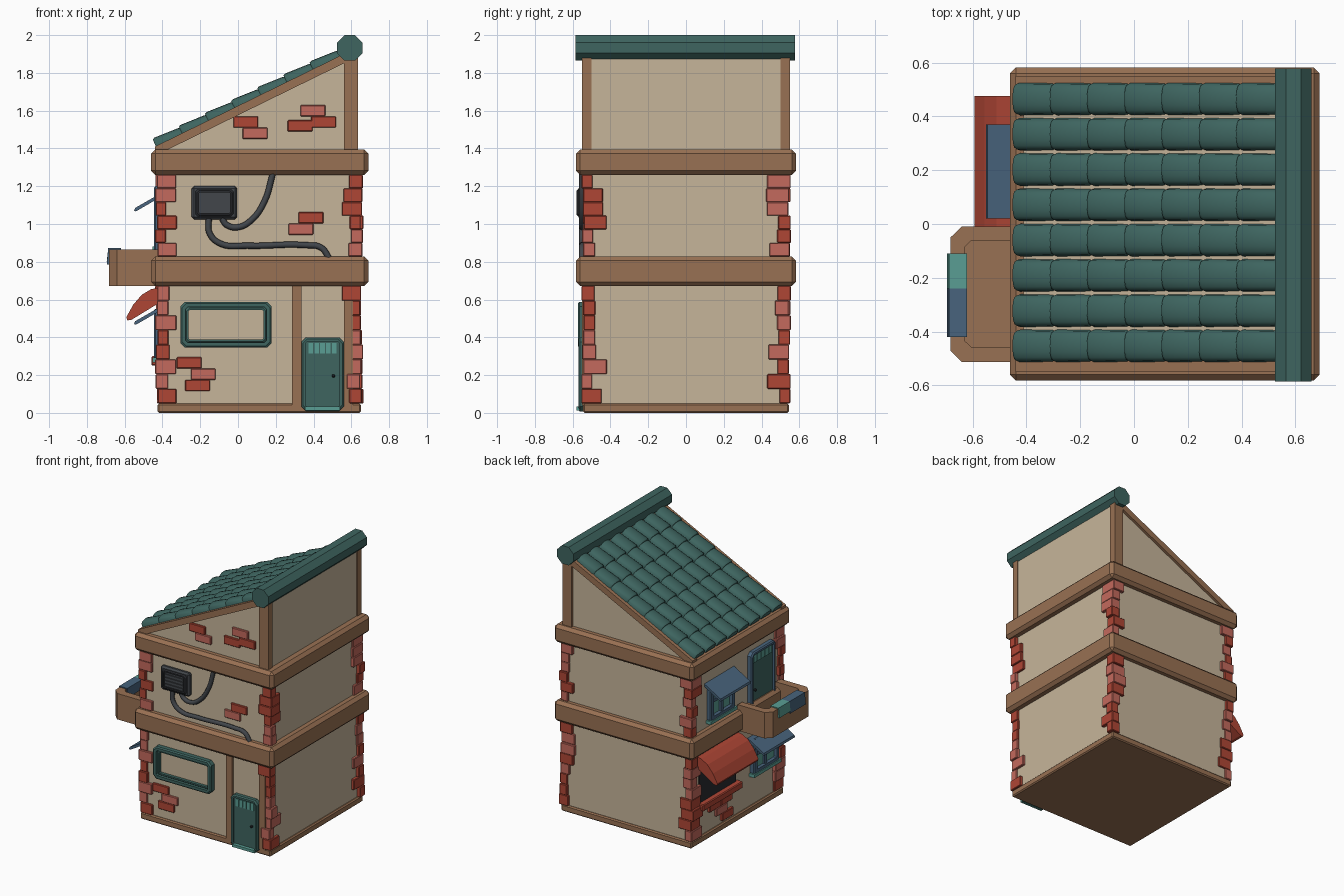
import bpy, bmesh, math, random

if "Cube" in bpy.data.objects:
    bpy.data.objects.remove(bpy.data.objects["Cube"])
random.seed(4)

def mat(name, rgb):
    m = bpy.data.materials.new(name)
    m.diffuse_color = [((c / 255 + 0.055) / 1.055) ** 2.4 for c in rgb] + [1]
    m.use_nodes = True
    m.node_tree.nodes["Principled BSDF"].inputs["Base Color"].default_value = m.diffuse_color
    return m

PLASTER = mat("beige plaster", (198, 181, 154))
WOOD = mat("brown wood", (153, 113, 83))
TEAL = mat("dark teal", (62, 101, 96))
LTEAL = mat("light teal", (90, 158, 148))
BLUE = mat("slate blue", (72, 100, 125))
RED = mat("brick red", (175, 70, 53))
PINK = mat("pale brick", (196, 106, 93))
GREY = mat("dark grey", (66, 70, 75))
BLACK = mat("charcoal", (42, 44, 48))

def finish(name, bm, mats, bevel=0, smooth=False):
    bmesh.ops.recalc_face_normals(bm, faces=bm.faces)
    me = bpy.data.meshes.new(name)
    bm.to_mesh(me)
    bm.free()
    ob = bpy.data.objects.new(name, me)
    bpy.context.collection.objects.link(ob)
    for m in mats:
        me.materials.append(m)
    if bevel:
        b = ob.modifiers.new("bevel", "BEVEL")
        b.width, b.segments = bevel, 1
    if smooth:
        bpy.ops.object.select_all(action='DESELECT')
        bpy.context.view_layer.objects.active = ob
        ob.select_set(True)
        bpy.ops.object.shade_smooth_by_angle(angle=math.radians(40))
    return ob

def boxes(name, items, mats, bevel=0):
    """items: (bounds, material index); bounds = x0,x1,y0,y1,z0,z1"""
    bm = bmesh.new()
    for (x0, x1, y0, y1, z0, z1), mi in items:
        vs = bmesh.ops.create_cube(bm, size=1)["verts"]
        for v in vs:
            v.co = (x1 if v.co.x > 0 else x0, y1 if v.co.y > 0 else y0, z1 if v.co.z > 0 else z0)
        for f in {f for v in vs for f in v.link_faces}:
            f.material_index = mi
    return finish(name, bm, mats, bevel)

def prism(name, pts, a, b, m, axis='y', smooth=False):
    """extrude a profile: (x,z) along y, or (x,y) along z"""
    bm = bmesh.new()
    put = (lambda p, t: (p[0], t, p[1])) if axis == 'y' else (lambda p, t: (p[0], p[1], t))
    lo, hi = [[bm.verts.new(put(p, t)) for p in pts] for t in (a, b)]
    bm.faces.new(lo)
    bm.faces.new(hi)
    for i in range(len(pts)):
        j = (i + 1) % len(pts)
        bm.faces.new((lo[i], lo[j], hi[j], hi[i]))
    return finish(name, bm, [m], 0, smooth)

# wall coordinates: u along the wall, z up, d = distance out from the origin
def W(face, u0, u1, z0, z1, d0, d1):
    return (u0, u1, -d1, -d0, z0, z1) if face == 'front' else (-d1, -d0, u0, u1, z0, z1)

def frame(name, face, u0, u1, z0, z1, t, d0, d1, m, c=0.025):
    """chamfered rectangular ring on a wall"""
    def loop(k, c):
        a, b, e, f = u0 + k, u1 - k, z0 + k, z1 - k
        return [(a + c, e), (b - c, e), (b, e + c), (b, f - c), (b - c, f), (a + c, f), (a, f - c), (a, e + c)]
    bm = bmesh.new()
    rings = []
    for k, cc, d in ((0, c, d0), (0, c, d1 - .008), (.008, c, d1), (t, c * .4, d1), (t, c * .4, d0)):
        rings.append([bm.verts.new((u, -d, z) if face == 'front' else (-d, u, z)) for u, z in loop(k, cc)])
    for r, s in zip(rings, rings[1:] + rings[:1]):
        for i in range(8):
            j = (i + 1) % 8
            bm.faces.new((r[i], r[j], s[j], s[i]))
    return finish(name, bm, [m])

def door(name, face, u0, u1, z0, z1, d, m):
    frame(name + "_frame", face, u0, u1, z0, z1, .022, d, d + .035, m)
    boxes(name + "_leaf", [(W(face, u0 + .015, u1 - .015, z0 + .01, z1 - .015, d, d + .02), 0)], [TEAL])
    w = (u1 - u0 - .07) / 5
    boxes(name + "_panes", [(W(face, u0 + .038 + i * w, u0 + .032 + (i + 1) * w, z1 - .085, z1 - .03, d, d + .026), 0)
                            for i in range(5)], [LTEAL])
    boxes(name + "_step", [(W(face, u0 + .02, u1 - .02, z0 + .005, z0 + .025, d, d + .045), 0)], [LTEAL])
    k = u1 - .055
    boxes(name + "_knob", [(W(face, k - .008, k + .008, z0 + .18, z0 + .196, d, d + .035), 0)], [BLACK], .004)

# walls and roof core
boxes("lower_walls", [((-.41, .635, -.532, .532, .01, 1.35), 0)], [PLASTER])
prism("gable_walls", [(-.41, 1.3), (.628, 1.3), (.628, 1.92), (.57, 1.905), (-.41, 1.42)], -.53, .53, PLASTER)

# timber: base, floor bands, posts, sloping verge beams
boxes("base_beam", [((-.425, .65, -.545, .545, 0, .05), 0)], [WOOD], .008)
boxes("floor_bands", [((-.46, .69, -.582, .582, a, b), 0) for a, b in ((.672, .828), (1.26, 1.395))], [WOOD], .022)
boxes("gable_posts", [((.56, .635, min(s * .5, s * .55), max(s * .5, s * .55), 1.38, 1.9), 0) for s in (-1, 1)], [WOOD])
boxes("door_posts", [(W('front', u, u + .05, .04, .68, .52, .55), 0) for u in (.285, .56)], [WOOD])
for s in (-1, 1):
    prism("verge_beam", [(-.44, 1.385), (-.39, 1.385), (.57, 1.855), (.57, 1.905), (-.44, 1.41)], s * .5, s * .55, WOOD)

# roof tiles: round-topped, overlapping, 8 rows of 7
slope = math.atan(.49)
ct, st = math.cos(slope), math.sin(slope)
bm = bmesh.new()
step = .1385 / ct
for r in range(8):
    yc = -.453 + r * .1311
    for c in range(7):
        rings = []
        for s, k, lift in ((0, .88, .008), (.012, 1, .009), (step - .008, .97, 0), (step + .006, .85, 0)):
            t = c * step + s
            ring = []
            for i in range(9):
                a = math.pi * i / 8
                h = .034 * k * math.sin(a) ** .8 + lift if 0 < i < 8 else -.006
                ring.append(bm.verts.new((-.435 + t * ct - h * st, yc + .061 * k * math.cos(a), 1.413 + t * st + h * ct)))
            rings.append(ring)
        for p, q in zip(rings, rings[1:]):
            for i in range(8):
                bm.faces.new((p[i], p[i + 1], q[i + 1], q[i]))
        for ring in (rings[0], rings[-1]):
            bm.faces.new(ring)
        for i in range(3):
            bm.faces.new((rings[i][0], rings[i + 1][0], rings[i + 1][8], rings[i][8]))
finish("roof_tiles", bm, [TEAL], 0, True)

# octagonal ridge cap
prism("ridge_cap", [(.592 + .073 * math.cos((i + .5) * math.pi / 4), 1.9325 + .073 * math.sin((i + .5) * math.pi / 4))
                    for i in range(8)], -.585, .578, TEAL)

# brick corner stones
items = []
for sx in (-1, 1):
    for sy in (-1, 1):
        for z0, z1, n in ((.05, .672, 8), (.828, 1.26, 6)):
            h = (z1 - z0) / n
            for i in range(n):
                big = random.random() < .5
                ex, ey = (.43 if sx < 0 else .655) + random.uniform(-.008, .01), .546 + random.uniform(-.006, .01)
                a, b = random.uniform(.055, .075) + .04 * big, random.uniform(.055, .075) + .05 * (random.random() < .5)
                xs, ys = sorted((sx * ex, sx * (ex - a))), sorted((sy * ey, sy * (ey - b)))
                items.append(((*xs, *ys, z0 + i * h, z0 + (i + 1) * h), int(random.random() < .45)))
boxes("corner_bricks", items, [RED, PINK], .004)

# exposed wall bricks (u, z of the lower corner, colour)
front = [(-.025, 1.51, 0), (.025, 1.45, 1), (.33, 1.57, 1), (.263, 1.49, 0), (.387, 1.51, 0), (.32, 1.003, 0),
         (.267, .943, 1), (-.325, .235, 0), (-.25, .175, 1), (-.28, .115, 0)]
left = [(.2, .19, 0), (.06, .19, 0), (.12, .13, 1), (.05, .07, 0)]
boxes("wall_bricks", [(W('front', u, u + .132, z, z + .06, .52, .546), c) for u, z, c in front]
      + [(W('left', u, u + .132, z, z + .06, .4, .43), c) for u, z, c in left], [RED, PINK], .004)

# front window and both doors
frame("front_window_frame", 'front', -.305, .178, .345, .588, .028, .53, .572, TEAL, .025)
frame("front_window_inner", 'front', -.28, .153, .37, .563, .018, .53, .555, TEAL, .015)
door("front_door", 'front', .335, .56, .008, .4, .535, TEAL)
door("balcony_door", 'left', -.43, -.14, .72, 1.2, .41, BLUE)

# wall unit with louvres and pipes
boxes("wall_unit", [(W('front', -.245, -.005, 1.025, 1.2, .53, .57), 0)], [GREY], .012)
frame("wall_unit_rim", 'front', -.225, -.025, 1.04, 1.185, .018, .56, .58, BLACK, .012)
boxes("wall_unit_louvres", [(W('front', -.2, -.05, 1.065 + i * .024, 1.08 + i * .024, .56, .577), 0) for i in range(4)], [GREY])
for path in ([(-.155, 1.03), (-.15, .95), (-.09, .895), (.05, .885), (.36, .888), (.44, .875), (.485, .815)],
             [(-.085, 1.03), (-.06, .995), (0, .983), (.07, 1.02), (.14, 1.12), (.185, 1.27)]):
    cu = bpy.data.curves.new("pipe", 'CURVE')
    cu.dimensions, cu.bevel_depth, cu.bevel_resolution, cu.resolution_u = '3D', .016, 2, 6
    sp = cu.splines.new('BEZIER')
    sp.bezier_points.add(len(path) - 1)
    for p, (x, z) in zip(sp.bezier_points, path):
        p.co = (x, -.55, z)
        p.handle_left_type = p.handle_right_type = 'AUTO'
    cu.materials.append(GREY)
    ob = bpy.data.objects.new("pipe", cu)
    bpy.context.collection.objects.link(ob)
    bpy.ops.object.select_all(action='DESELECT')
    bpy.context.view_layer.objects.active = ob
    ob.select_set(True)
    bpy.ops.object.convert(target='MESH')

# left side windows with sloping blue awnings
for u0, u1, z0 in ((.05, .34, .87), (-.47, -.17, .28)):
    z1, mid = z0 + .27, (u0 + u1) / 2
    frame("side_window_frame", 'left', u0, u1, z0, z1, .035, .405, .445, BLUE, .015)
    boxes("side_window_panes", [(W('left', u0 + .02, u1 - .02, z0 + .02, z1 - .02, .405, .42), 0)], [LTEAL])
    boxes("side_window_bars", [(W('left', mid - .015, mid + .015, z0 + .02, z1 - .02, .41, .435), 0),
                               (W('left', u0 + .02, u1 - .02, z0 + .13, z0 + .155, .41, .433), 0)], [BLUE])
    boxes("side_window_sill", [(W('left', u0 - .01, u1 + .01, z0 - .012, z0 + .012, .405, .452), 0)], [LTEAL])
    t = z1 + .025 if z0 > .5 else z1 + .015
    prism("blue_awning", [(-.405, t), (-.545, t - .08), (-.55, t - .095), (-.54, t - .098), (-.405, t - .02)],
          u0 - .03, u1 + .03, BLUE)

# red shop awning, dark hatch and counter
prism("red_awning", [(-.405, .665), (-.46, .655), (-.51, .625), (-.555, .572), (-.592, .505), (-.585, .49), (-.565, .492), (-.405, .59)],
      -.01, .475, RED)
boxes("shop_hatch", [(W('left', .01, .44, .3, .62, .4, .418), 0)], [BLACK])
boxes("shop_counter", [(W('left', -.02, .45, .25, .3, .4, .458), 0)], [RED], .006)

# balcony with chamfered corners and hanging cloths
outer = [(-.42, -.512), (-.64, -.512), (-.682, -.47), (-.682, -.05), (-.64, -.01), (-.42, -.01)]
inner = [(-.42, -.062), (-.605, -.062), (-.628, -.085), (-.628, -.435), (-.605, -.457), (-.42, -.457)]
prism("balcony_wall", outer + inner, .672, .865, WOOD, 'z')
prism("balcony_floor", outer, .674, .72, WOOD, 'z')
for y0, y1, m, drop in ((-.24, -.11, LTEAL, .8), (-.42, -.24, BLUE, .785)):
    prism("hanging_cloth", [(-.62, .8), (-.62, .872), (-.687, .872), (-.695, drop), (-.683, drop), (-.681, .865), (-.63, .865), (-.63, .8)],
          y0, y1, m)
